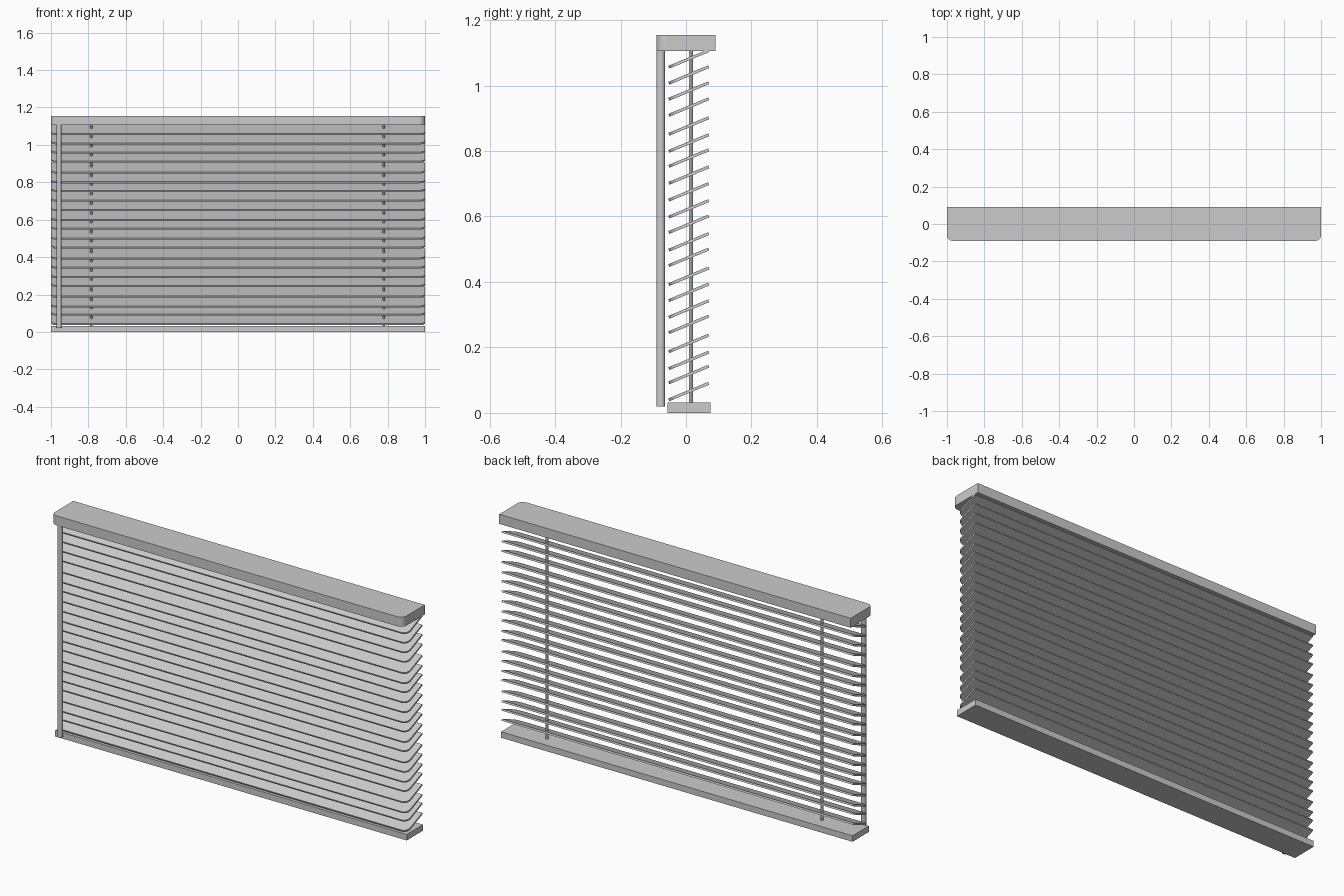
import bpy, bmesh
from math import sin, cos, pi, radians

if "Cube" in bpy.data.objects:
    bpy.data.objects.remove(bpy.data.objects["Cube"])


def plate(name, y0, y1, z0, z1, r=0.0, half=1.0):
    """Flat board along x; its two front (-y) corners are rounded by r."""
    pts = [(half, y1), (-half, y1)]
    if r:
        n = 5
        for cx, start in ((-half + r, pi), (half - r, 1.5 * pi)):
            for i in range(n + 1):
                a = start + i / n * pi / 2
                pts.append((cx + r * cos(a), y0 + r + r * sin(a)))
    else:
        pts += [(-half, y0), (half, y0)]
    bm = bmesh.new()
    face = bm.faces.new([bm.verts.new((x, y, z0)) for x, y in pts])
    ext = bmesh.ops.extrude_face_region(bm, geom=[face])
    top = [v for v in ext["geom"] if isinstance(v, bmesh.types.BMVert)]
    bmesh.ops.translate(bm, verts=top, vec=(0, 0, z1 - z0))
    bmesh.ops.recalc_face_normals(bm, faces=bm.faces)
    mesh = bpy.data.meshes.new(name)
    bm.to_mesh(mesh)
    bm.free()
    obj = bpy.data.objects.new(name, mesh)
    bpy.context.collection.objects.link(obj)
    return obj


def rod(name, x, y, z0, z1, radius, sides):
    bpy.ops.mesh.primitive_cylinder_add(vertices=sides, radius=radius, depth=z1 - z0,
                                        location=(x, y, (z0 + z1) / 2))
    obj = bpy.context.object
    obj.name = name
    bpy.ops.object.shade_smooth_by_angle()
    return obj


# Head rail and bottom rail
plate("head_rail", -0.09, 0.09, 1.106, 1.155, r=0.03)
plate("bottom_rail", -0.057, 0.075, 0.0, 0.031)

# Tilted slats, slightly unevenly spaced (heights of the front edges)
SLAT_W, SLAT_T, TILT = 0.132, 0.009, radians(22.5)
front_z = [0.040, 0.092, 0.135, 0.187, 0.245, 0.292, 0.343, 0.392, 0.450, 0.497, 0.551,
           0.598, 0.650, 0.701, 0.753, 0.799, 0.851, 0.909, 0.958, 1.007, 1.056]
first = plate("slat_01", -SLAT_W / 2, SLAT_W / 2, -SLAT_T / 2, SLAT_T / 2, r=0.03)
for i, z in enumerate(front_z):
    slat = first
    if i:
        slat = bpy.data.objects.new(f"slat_{i + 1:02d}", first.data)
        bpy.context.collection.objects.link(slat)
    slat.location = (0, 0.0085, z + SLAT_W / 2 * sin(TILT))
    slat.rotation_euler.x = TILT

# Lift cords
for side, x in (("left", -0.784), ("right", 0.78)):
    rod(f"lift_cord_{side}", x, 0.015, 0.03, 1.107, 0.0065, 12)

# Tilt wand hanging in front
rod("tilt_wand", -0.957, -0.077, 0.02, 1.107, 0.0135, 24)
